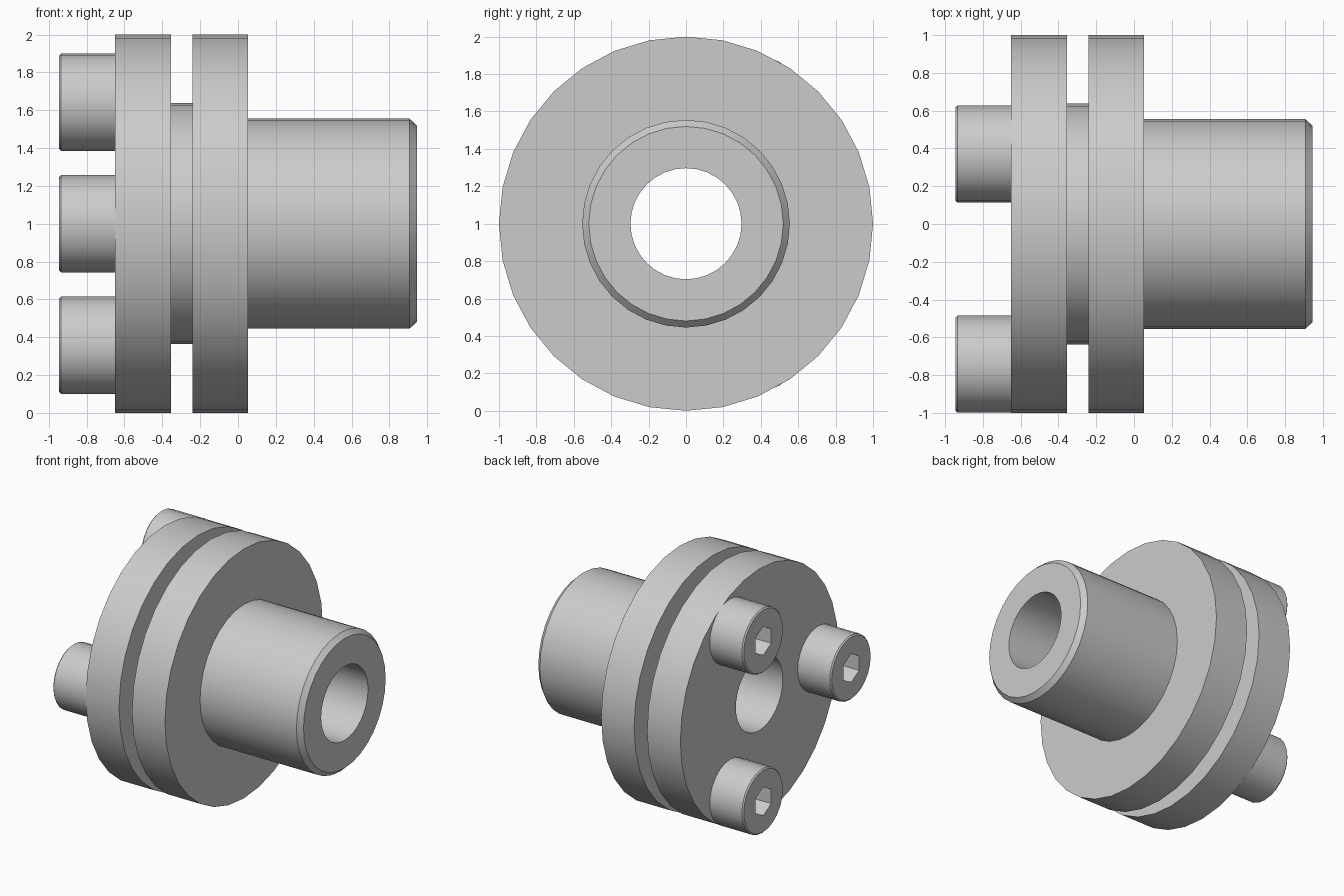
import bpy, bmesh, math

cube = bpy.data.objects.get("Cube")
if cube:
    bpy.data.objects.remove(cube)

# One plain grey metal for everything
GREY = (0.6, 0.6, 0.6, 1.0)
metal = bpy.data.materials.new("grey_metal")
metal.use_nodes = True
metal.diffuse_color = GREY
metal.node_tree.nodes["Principled BSDF"].inputs["Base Color"].default_value = GREY


def hex_radius(angle, corner):
    """Distance from centre to the edge of a hexagon with a corner at angle 0."""
    third = math.pi / 3
    return corner * math.cos(third / 2) / math.cos(angle % third - third / 2)


def lathe(name, profile, sides, centre=(0, 0, 1), closed=False):
    """Spin (x, radius, shape) points about the x axis; shape is round or hex."""
    bm = bmesh.new()
    rings = []
    for x, radius, shape in profile:
        ring = []
        for i in range(sides):
            a = math.tau * i / sides
            r = hex_radius(a, radius) if shape == "hex" else radius
            ring.append(bm.verts.new((x, r * math.sin(a), r * math.cos(a))))
        rings.append(ring)
    pairs = list(zip(rings, rings[1:]))
    if closed:
        pairs.append((rings[-1], rings[0]))
    else:
        bm.faces.new(rings[0])
        bm.faces.new(rings[-1])
    for a, b in pairs:
        for i in range(sides):
            j = (i + 1) % sides
            bm.faces.new((a[i], a[j], b[j], b[i]))
    bmesh.ops.recalc_face_normals(bm, faces=bm.faces)
    mesh = bpy.data.meshes.new(name)
    bm.to_mesh(mesh)
    bm.free()
    mesh.materials.append(metal)
    obj = bpy.data.objects.new(name, mesh)
    obj.location = centre
    bpy.context.collection.objects.link(obj)
    bpy.ops.object.select_all(action="DESELECT")
    obj.select_set(True)
    bpy.context.view_layer.objects.active = obj
    bpy.ops.object.shade_smooth_by_angle(angle=math.radians(30))
    return obj


# Hub body: two flanges, neck between them, chamfered sleeve, through bore
BORE, FLANGE, NECK, SLEEVE = 0.297, 1.0, 0.637, 0.555
outline = [
    (-0.65, BORE), (-0.65, FLANGE), (-0.355, FLANGE),
    (-0.355, NECK), (-0.24, NECK),
    (-0.24, FLANGE), (0.052, FLANGE),
    (0.052, SLEEVE), (0.907, SLEEVE), (0.945, 0.52), (0.945, BORE),
]
lathe("flanged_hub", [(x, r, "round") for x, r in outline], 32, closed=True)

# Three socket-head bolts evenly spaced on the rear flange
HEAD, SOCKET, CIRCLE = 0.257, 0.115, 0.742
bolt = [
    (-0.64, HEAD, "round"), (-0.935, HEAD, "round"),
    (-0.945, HEAD - 0.01, "round"),
    (-0.945, SOCKET, "hex"), (-0.70, SOCKET, "hex"),
]
for n in range(3):
    a = math.pi + n * math.tau / 3
    lathe(f"bolt_head_{n + 1}", bolt, 24,
          (0, CIRCLE * math.cos(a), 1 + CIRCLE * math.sin(a)))
